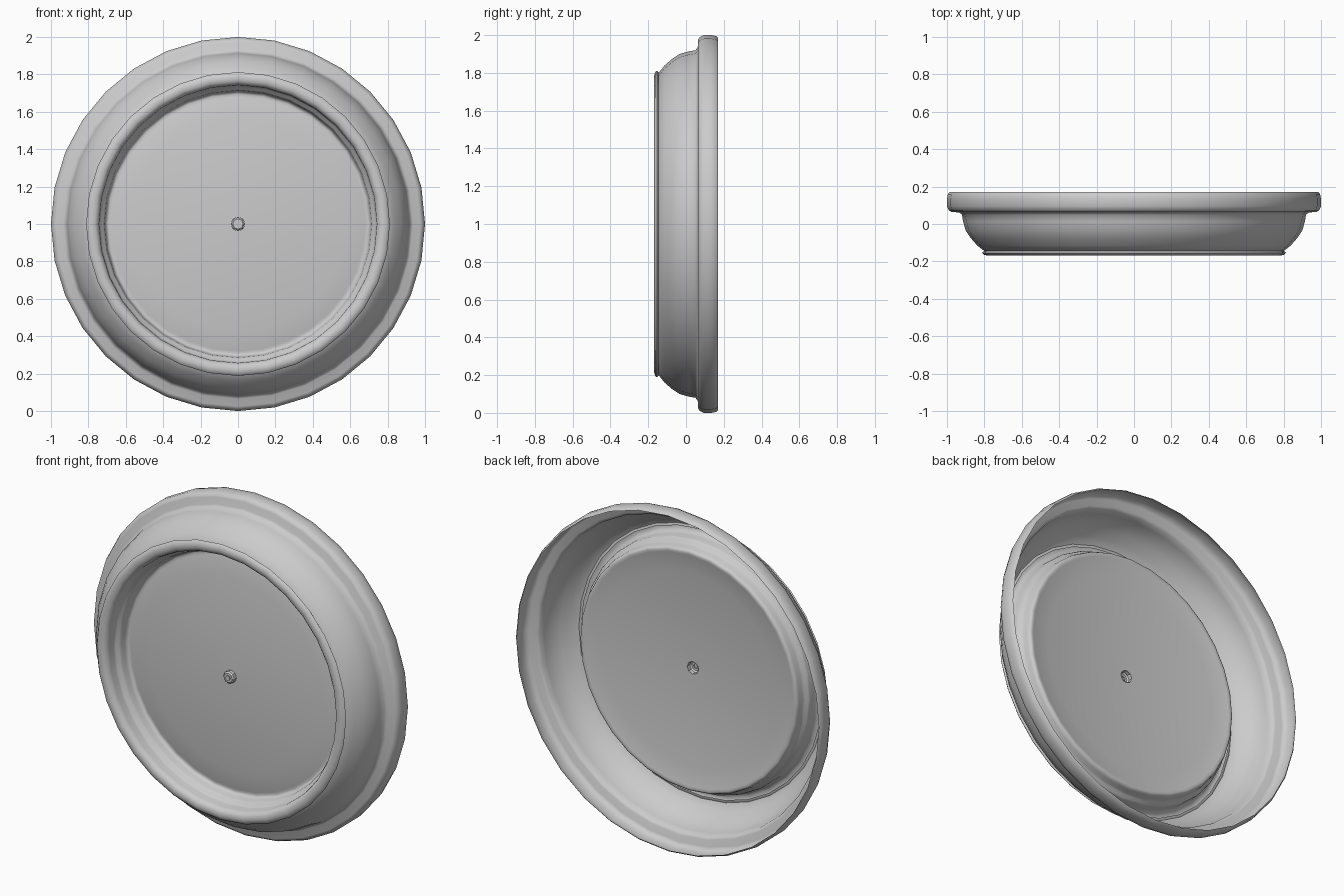
import bpy, bmesh, math

if "Cube" in bpy.data.objects:
    bpy.data.objects.remove(bpy.data.objects["Cube"])

SEG = 32


def lathe(name, profile, segs=SEG, cap=False, angle=40):
    """Spin (radius, y) points around the horizontal axis through z = 1."""
    bm = bmesh.new()
    rings = []
    for r, y in profile:
        rings.append([bm.verts.new((r * math.sin(2 * math.pi * i / segs), y,
                                    1 + r * math.cos(2 * math.pi * i / segs)))
                      for i in range(segs)])
    for a, b in zip(rings, rings[1:]):
        for i in range(segs):
            j = (i + 1) % segs
            bm.faces.new((a[i], a[j], b[j], b[i]))
    if cap:
        bm.faces.new(rings[-1])
    bmesh.ops.recalc_face_normals(bm, faces=bm.faces[:])
    mesh = bpy.data.meshes.new(name)
    bm.to_mesh(mesh)
    bm.free()
    ob = bpy.data.objects.new(name, mesh)
    bpy.context.collection.objects.link(ob)
    bpy.ops.object.select_all(action='DESELECT')
    ob.select_set(True)
    bpy.context.view_layer.objects.active = ob
    bpy.ops.object.shade_smooth_by_angle(angle=math.radians(angle))
    return ob


# Outer bowl with rolled rim, open at the back
lathe("outer_bowl", [
    (0.985, 0.17), (0.995, 0.16), (1.0, 0.135), (1.0, 0.095), (0.99, 0.073),
    (0.975, 0.064), (0.935, 0.062), (0.92, 0.05), (0.914, 0.015),
    (0.90, -0.035), (0.873, -0.075), (0.838, -0.115), (0.80, -0.145),
    (0.785, -0.148)], angle=60)

# Front bezel, stepped inner wall, and the domed face rounded into it
R, EDGE, MID = 0.68, -0.025, -0.066
dome = [(R - (R - 0.035) * k / 6,
         MID + (EDGE - MID) * ((R - (R - 0.035) * k / 6) / R) ** 2)
        for k in range(7)]
lathe("bezel_and_face", [
    (0.785, -0.143), (0.805, -0.146), (0.812, -0.154), (0.803, -0.164),
    (0.785, -0.169), (0.765, -0.167), (0.749, -0.155), (0.743, -0.135),
    (0.741, -0.10), (0.736, -0.088), (0.722, -0.08), (0.715, -0.065),
    (0.711, -0.04), (0.705, -0.026), (0.694, -0.021)] + dome, angle=65)

# Small hollow spindle bushing
lathe("spindle_bushing", [
    (0.036, -0.062), (0.036, -0.085), (0.028, -0.092), (0.015, -0.092),
    (0.015, -0.098)], segs=8, cap=True, angle=30)
